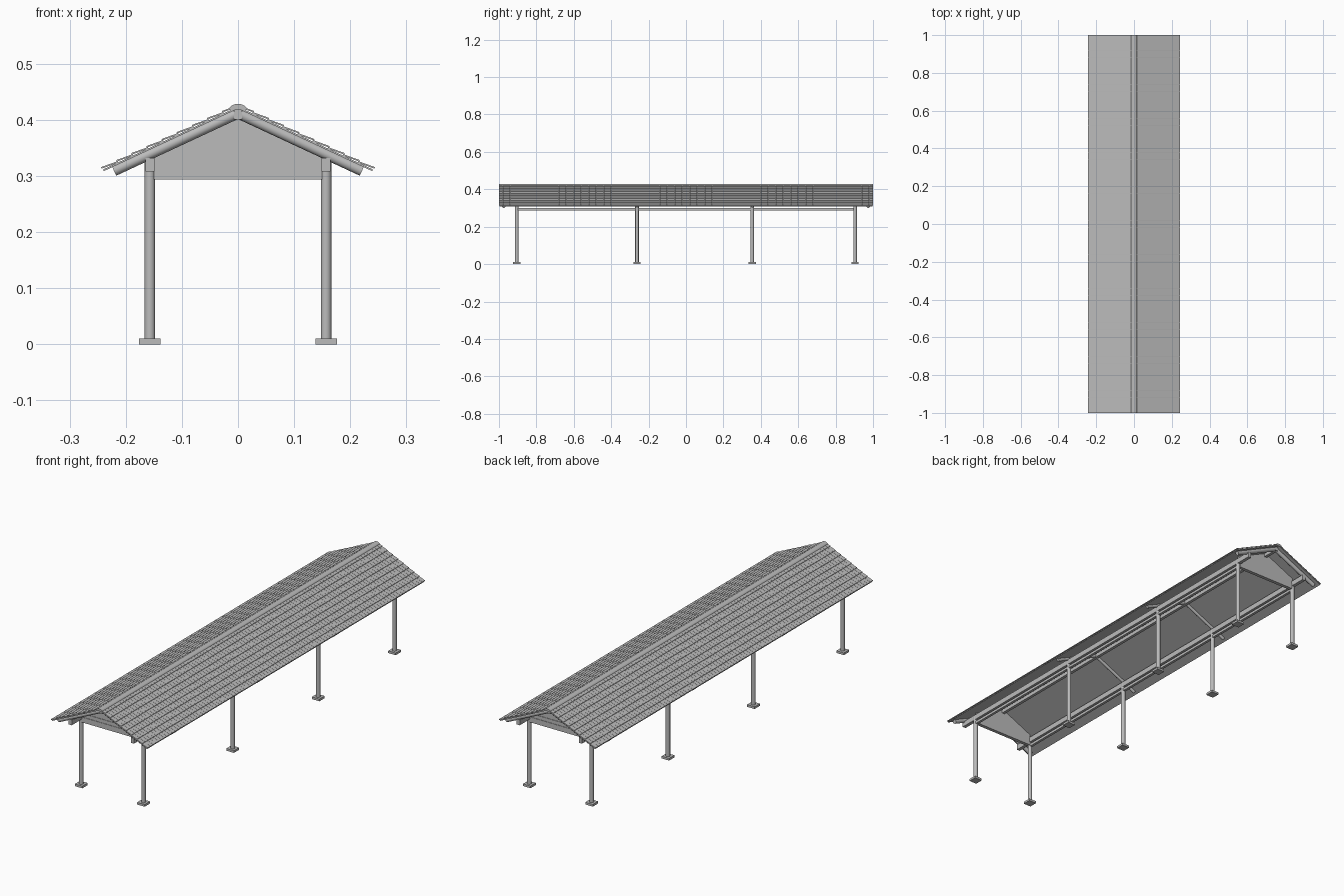
import bpy, bmesh, math
from mathutils import Vector, Matrix

if "Cube" in bpy.data.objects:
    bpy.data.objects.remove(bpy.data.objects["Cube"])

grey = bpy.data.materials.new("pale_grey")
grey.diffuse_color = (0.5, 0.5, 0.5, 1)
grey.use_nodes = True
grey.node_tree.nodes["Principled BSDF"].inputs["Base Color"].default_value = grey.diffuse_color

SLOPE = 0.465
ANGLE = math.atan(SLOPE)
POST_X = 0.157
POST_Y = (-0.905, -0.262, 0.354, 0.904)


def finish(bm, name, smooth=False):
    bmesh.ops.recalc_face_normals(bm, faces=bm.faces)
    me = bpy.data.meshes.new(name)
    bm.to_mesh(me)
    bm.free()
    me.materials.append(grey)
    ob = bpy.data.objects.new(name, me)
    bpy.context.collection.objects.link(ob)
    if smooth:
        bpy.ops.object.select_all(action='DESELECT')
        ob.select_set(True)
        bpy.context.view_layer.objects.active = ob
        bpy.ops.object.shade_smooth_by_angle(angle=math.radians(40))
    return ob


def box(name, x0, x1, y0, y1, z0, z1):
    bm = bmesh.new()
    m = Matrix.Translation(((x0 + x1) / 2, (y0 + y1) / 2, (z0 + z1) / 2))
    m = m @ Matrix.Diagonal((x1 - x0, y1 - y0, z1 - z0, 1))
    bmesh.ops.create_cube(bm, size=1, matrix=m)
    return finish(bm, name)


def log(name, a, b, r, sides=16):
    a, b = Vector(a), Vector(b)
    d = b - a
    m = Matrix.Translation((a + b) / 2) @ d.to_track_quat('Z', 'Y').to_matrix().to_4x4()
    bm = bmesh.new()
    bmesh.ops.create_cone(bm, cap_ends=True, segments=sides, radius1=r, radius2=r,
                          depth=d.length, matrix=m)
    return finish(bm, name, True)


def extrude_y(name, pts, y0, y1, smooth=False):
    bm = bmesh.new()
    f = bm.faces.new([bm.verts.new((x, y0, z)) for x, z in pts])
    r = bmesh.ops.extrude_face_region(bm, geom=[f])
    vs = [v for v in r['geom'] if isinstance(v, bmesh.types.BMVert)]
    bmesh.ops.translate(bm, verts=vs, vec=(0, y1 - y0, 0))
    return finish(bm, name, smooth)


for s, side in ((-1, "left"), (1, "right")):
    x = s * POST_X
    # footings, posts and rafters at each frame
    for i, y in enumerate(POST_Y):
        box(f"{side}_footing_{i}", x - 0.019, x + 0.019, y - 0.019, y + 0.019, 0, 0.01)
        log(f"{side}_post_{i}", (x, y, 0.01), (x, y, 0.325), 0.0095)
        if i in (1, 2):
            log(f"{side}_rafter_{i}", (s * 0.221, y, 0.412 - SLOPE * 0.221),
                (0, y, 0.412), 0.007, 12)
    # round end rafters under the roof overhang
    for e in (-1, 1):
        log(f"{side}_end_rafter", (s * 0.221, e * 0.975, 0.412 - SLOPE * 0.221),
            (0, e * 0.975, 0.412), 0.0095)
    # long eave beam and the rail below it
    box(f"{side}_eave_beam", x - 0.008, x + 0.008, -0.985, 0.985, 0.308, 0.332)
    box(f"{side}_rail", x - 0.006, x + 0.006, POST_Y[0], POST_Y[-1], 0.288, 0.3)

    # roof deck
    extrude_y(f"{side}_roof_deck", [(0, 0.420), (0, 0.4235),
              (s * 0.24, 0.4235 - SLOPE * 0.24), (s * 0.24, 0.420 - SLOPE * 0.24)],
              -0.998, 0.998)

    # overlapping flat tiles
    bm = bmesh.new()
    rows, cols = 9, 100
    step, w = 0.267 / rows, 2 / cols
    for r in range(rows):
        dist = (r + 0.5) * step
        cx, cz = dist * math.cos(ANGLE), 0.4262 - dist * math.sin(ANGLE)
        rot = Matrix.Rotation(s * (ANGLE - 0.09), 4, 'Y')
        for c in range(cols):
            m = Matrix.Translation((s * cx, -1 + (c + 0.5) * w, cz)) @ rot
            m = m @ Matrix.Diagonal((step * 1.06, w - 0.0008, 0.0028, 1))
            bmesh.ops.create_cube(bm, size=1, matrix=m)
    finish(bm, f"{side}_roof_tiles")

# ridge beam and rounded ridge cap
box("ridge_beam", -0.007, 0.007, -0.985, 0.985, 0.401, 0.421)
cap = [(0.016 * math.cos(math.pi * i / 10), 0.418 + 0.0105 * math.sin(math.pi * i / 10))
       for i in range(11)]
extrude_y("ridge_cap", cap, -1, 1, True)

# tie beams and gable panels at both ends
for y, end in ((POST_Y[0], "front"), (POST_Y[-1], "back")):
    box(f"{end}_tie_beam", -0.15, 0.15, y - 0.008, y + 0.008, 0.294, 0.318)
    box(f"{end}_gable_sill", -0.15, 0.15, y - 0.006, y + 0.006, 0.318, 0.334)
    extrude_y(f"{end}_gable_panel", [(-0.155, 0.334), (0.155, 0.334),
              (0.155, 0.348), (0, 0.419), (-0.155, 0.348)], y - 0.004, y + 0.004)
